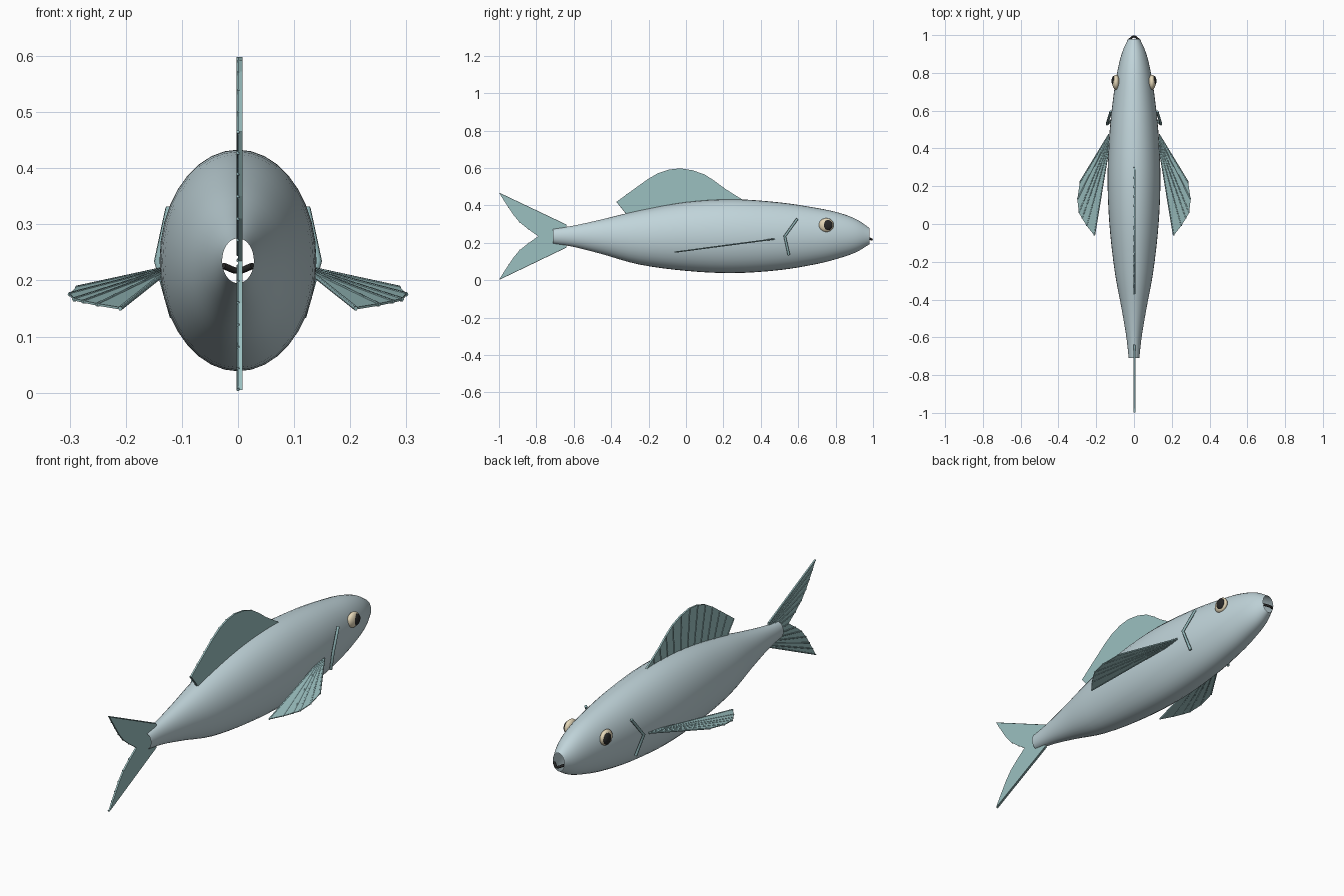
import bpy, bmesh, math
from mathutils import Vector

if "Cube" in bpy.data.objects:
    bpy.data.objects.remove(bpy.data.objects["Cube"])


def material(name, rgb):
    m = bpy.data.materials.new(name)
    m.diffuse_color = (*rgb, 1)
    m.use_nodes = True
    m.node_tree.nodes["Principled BSDF"].inputs["Base Color"].default_value = m.diffuse_color
    return m


SKIN = material("skin", (0.53, 0.66, 0.70))
FIN = material("fin", (0.33, 0.53, 0.53))
RAY = material("fin_ray", (0.27, 0.44, 0.45))
DARK = material("dark", (0.02, 0.02, 0.02))
IRIS = material("iris", (0.78, 0.68, 0.48))


def mesh_object(name, verts, faces, mat, smooth=False):
    me = bpy.data.meshes.new(name)
    me.from_pydata([tuple(v) for v in verts], [], faces)
    bm = bmesh.new()
    bm.from_mesh(me)
    bmesh.ops.recalc_face_normals(bm, faces=bm.faces)
    bm.to_mesh(me)
    bm.free()
    for p in me.polygons:
        p.use_smooth = smooth
    me.materials.append(mat)
    ob = bpy.data.objects.new(name, me)
    bpy.context.collection.objects.link(ob)
    return ob


def tubes(name, paths, radius, mat):
    cu = bpy.data.curves.new(name, 'CURVE')
    cu.dimensions = '3D'
    cu.bevel_depth = radius
    cu.bevel_resolution = 1
    cu.use_fill_caps = True
    for path in paths:
        sp = cu.splines.new('POLY')
        sp.points.add(len(path) - 1)
        for p, co in zip(sp.points, path):
            p.co = (*co, 1)
    cu.materials.append(mat)
    ob = bpy.data.objects.new(name, cu)
    bpy.context.collection.objects.link(ob)
    return ob


def spline(pts, steps):
    # smooth path through the given points (Catmull-Rom)
    pts = [Vector(p) for p in pts]
    ext = [2 * pts[0] - pts[1]] + pts + [2 * pts[-1] - pts[-2]]
    out = []
    for i in range(1, len(ext) - 2):
        a, b, c, d = ext[i - 1:i + 3]
        for k in range(steps):
            t = k / steps
            out.append(0.5 * (2 * b + (c - a) * t + (2 * a - 5 * b + 4 * c - d) * t * t
                              + (3 * b - a - 3 * c + d) * t ** 3))
    return out + [pts[-1]]


def fin(name, base, edge, thickness, ray, shift=0):
    # membrane between a root line and an outer edge, with a rib at every edge point
    n = len(edge)
    off = Vector((shift, 0, 0))
    roots = [Vector(base[0]).lerp(Vector(base[1]), i / (n - 1)) for i in range(n)]
    tips = [Vector(e) for e in edge]
    faces = [(i, i + 1, n + i + 1, n + i) for i in range(n - 1)]
    ob = mesh_object(name, [p + off for p in roots + tips], faces, FIN)
    sol = ob.modifiers.new("thickness", 'SOLIDIFY')
    sol.thickness = thickness
    sol.offset = 0
    tubes(name + "_rays", list(zip(roots, tips)), ray, RAY)


def ball(name, loc, scale, mat):
    bpy.ops.mesh.primitive_uv_sphere_add(segments=24, ring_count=12, radius=1, location=loc)
    ob = bpy.context.object
    ob.name = name
    ob.scale = scale
    bpy.ops.object.shade_smooth()
    ob.data.materials.append(mat)


# body: (y, top z, bottom z) stations, open at nose and tail
stations = [(-0.71, 0.275, 0.195), (-0.6, 0.292, 0.178), (-0.45, 0.325, 0.14),
            (-0.25, 0.373, 0.084), (0, 0.418, 0.05), (0.25, 0.433, 0.038),
            (0.5, 0.416, 0.054), (0.7, 0.386, 0.087), (0.82, 0.36, 0.118),
            (0.91, 0.326, 0.15), (0.98, 0.28, 0.192)]
SEG = 36
rings = spline(stations, 4)
verts = []
for y, top, bot in rings:
    h = (top - bot) / 2
    for k in range(SEG):
        a = 2 * math.pi * k / SEG
        verts.append((0.708 * h * math.cos(a), y, (top + bot) / 2 + h * math.sin(a)))
faces = [(r * SEG + k, r * SEG + (k + 1) % SEG, (r + 1) * SEG + (k + 1) % SEG, (r + 1) * SEG + k)
         for r in range(len(rings) - 1) for k in range(SEG)]
mesh_object("body", verts, faces, SKIN, True)

# dorsal fin
dorsal = spline([(0, 0.3, 0.432), (0, 0.2, 0.495), (0, 0.1, 0.565), (0, -0.03, 0.598),
                 (0, -0.15, 0.572), (0, -0.26, 0.50), (0, -0.37, 0.42)], 2)
fin("dorsal_fin", ((0, 0.29, 0.42), (0, -0.31, 0.345)), dorsal, 0.008, 0.003, 0.004)

# forked tail fin
upper = spline([(0, -0.998, 0.465), (0, -0.95, 0.39), (0, -0.89, 0.31), (0, -0.79, 0.235)], 2)
lower = [Vector((0, p.y, 0.47 - p.z)) for p in reversed(upper[:-1])]
fin("tail_fin", ((0, -0.64, 0.295), (0, -0.64, 0.177)), upper + lower, 0.008, 0.003, 0.004)

for s, side in ((1, "right"), (-1, "left")):
    # paired pectoral fin, lying in a sloped plane
    def on_plane(x, y):
        return (s * x, y, 0.158 + 0.132 * y)
    edge = [on_plane(*p) for p in ((0.287, 0.22), (0.30, 0.13), (0.292, 0.06),
                                   (0.275, 0.03), (0.25, -0.01), (0.21, -0.06))]
    fin(side + "_pectoral_fin", (on_plane(0.132, 0.475), on_plane(0.132, 0.41)),
        edge, 0.004, 0.004)
    # gill slit
    tubes(side + "_gill", [[(s * 0.123, 0.595, 0.328), (s * 0.143, 0.528, 0.235),
                            (s * 0.115, 0.55, 0.135)]], 0.007, RAY)
    # eye and pupil
    ball(side + "_eye", (s * 0.095, 0.75, 0.295), (0.02, 0.04, 0.037), IRIS)
    ball(side + "_pupil", (s * 0.106, 0.758, 0.295), (0.013, 0.026, 0.028), DARK)

# mouth line
tubes("mouth", [spline([(-0.026, 0.975, 0.226), (0, 0.993, 0.217), (0.026, 0.975, 0.226)], 4)],
      0.006, DARK)
